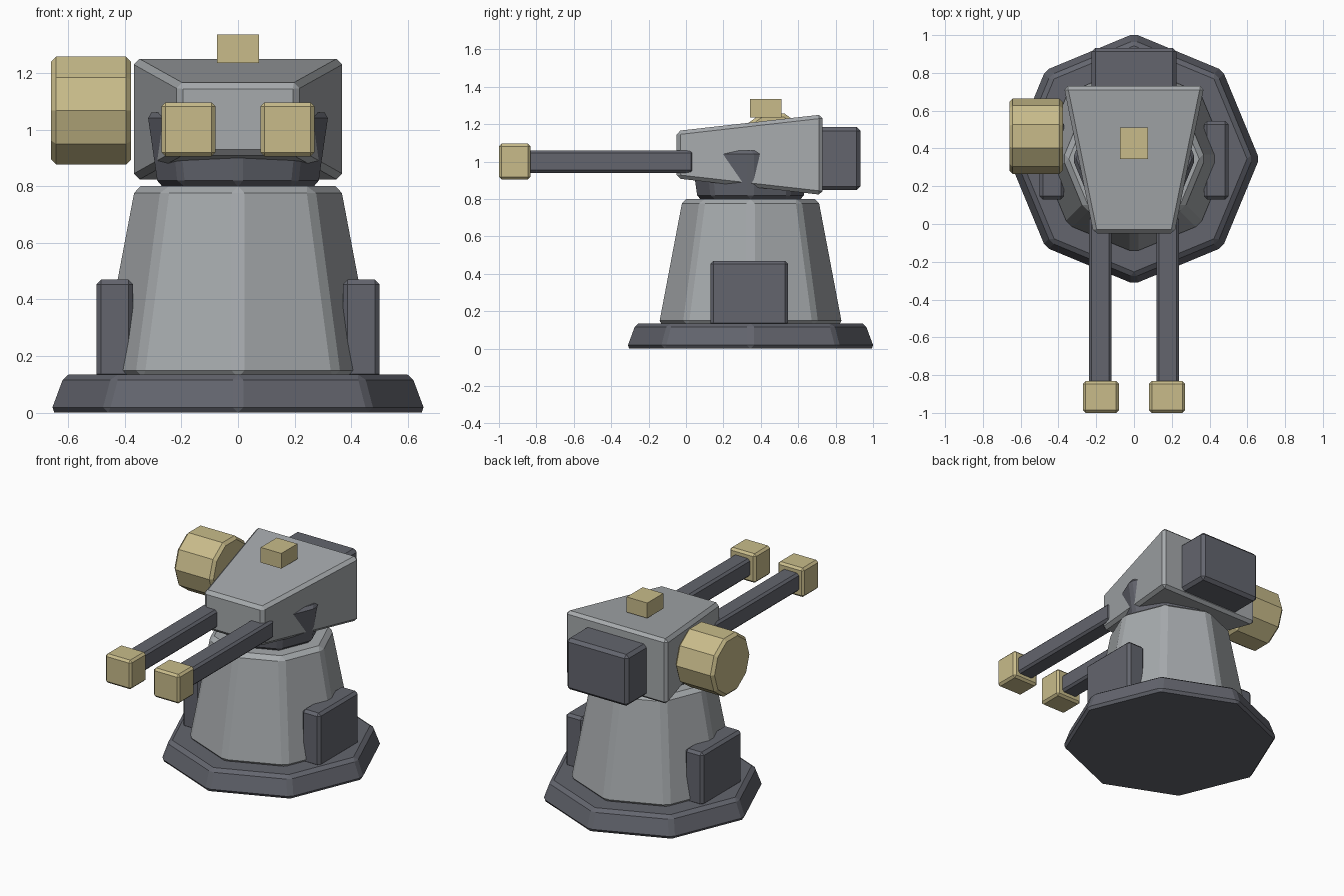
import bpy, bmesh, math
from mathutils import Matrix

if "Cube" in bpy.data.objects:
    bpy.data.objects.remove(bpy.data.objects["Cube"])

AXIS_Y = 0.345  # turning axis of the pedestal


def material(name, rgb):
    m = bpy.data.materials.new(name)
    m.use_nodes = True
    m.diffuse_color = (*rgb, 1)
    m.node_tree.nodes["Principled BSDF"].inputs["Base Color"].default_value = (*rgb, 1)
    return m


light_grey = material("light grey", (0.38, 0.40, 0.415))
dark_grey = material("dark grey", (0.125, 0.13, 0.155))
tan = material("tan", (0.58, 0.50, 0.255))


def finish(name, bm, mat, bevel=0.0, angle=30):
    """Turn a bmesh into an object with one chamfer on its sharp edges."""
    bmesh.ops.recalc_face_normals(bm, faces=bm.faces)
    if bevel:
        sharp = [e for e in bm.edges if e.calc_face_angle(0) > math.radians(angle)]
        bmesh.ops.bevel(bm, geom=sharp, offset=bevel, offset_type='OFFSET',
                        segments=1, profile=0.5, affect='EDGES', clamp_overlap=True)
    mesh = bpy.data.meshes.new(name)
    bm.to_mesh(mesh)
    bm.free()
    mesh.materials.append(mat)
    obj = bpy.data.objects.new(name, mesh)
    bpy.context.collection.objects.link(obj)
    return obj


def box(name, x, y, z, mat, bevel=0.0, reshape=None):
    """Box from its (low, high) limits on each axis."""
    bm = bmesh.new()
    bmesh.ops.create_cube(bm, size=1)
    for v in bm.verts:
        v.co = [lo + (hi - lo) * (c + 0.5) for c, (lo, hi) in zip(v.co, (x, y, z))]
        if reshape:
            reshape(v.co)
    return finish(name, bm, mat, bevel)


def drum(name, sides, r1, r2, low, high, mat, bevel, turn=Matrix(), angle=30):
    """Straight or tapered prism along z, then moved by a matrix."""
    bm = bmesh.new()
    bmesh.ops.create_cone(bm, cap_ends=True, segments=sides, radius1=r1, radius2=r2,
                          depth=high - low,
                          matrix=turn @ Matrix.Translation((0, 0, (low + high) / 2)))
    return finish(name, bm, mat, bevel, angle)


# Pedestal: foot plate, tapered tower and flared neck, all eight-sided
centre = Matrix.Translation((0, AXIS_Y, 0))
drum("foot_plate", 8, 0.67, 0.62, 0, 0.135, dark_grey, 0.02, centre)
drum("tower", 8, 0.50, 0.372, 0.125, 0.80, light_grey, 0.025, centre)
drum("neck", 8, 0.29, 0.328, 0.80, 1.06, dark_grey, 0.02, centre)


# Head: box that narrows toward the front
def narrow_front(co):
    if co.y < 0.3:
        co.x *= 0.575
        co.z = 1.037 + (co.z - 1.037) * 0.59


box("head", (-0.372, 0.372), (-0.05, 0.73), (0.822, 1.252), light_grey, 0.02, narrow_front)
box("rear_box", (-0.224, 0.224), (0.66, 0.932), (0.847, 1.185), dark_grey, 0.02)
box("top_sight", (-0.075, 0.075), (0.343, 0.51), (1.235, 1.335), tan)

# Side drum lying across the model on its right
sideways = Matrix.Translation((0, 0.465, 1.067)) @ Matrix.Rotation(math.radians(90), 4, 'Y')
drum("side_drum", 10, 0.20, 0.20, -0.66, -0.377, tan, 0.018, sideways, angle=40)

# Paired parts on both sides
for side, s in (("left", 1), ("right", -1)):
    def span(a, b):
        return tuple(sorted((s * a, s * b)))
    box(side + "_foot_pad", span(0.37, 0.50), (0.13, 0.545), (0.12, 0.47), dark_grey, 0.017)
    box(side + "_barrel", span(0.118, 0.238), (-0.86, 0.04), (0.94, 1.06), dark_grey, 0.014)
    box(side + "_muzzle", span(0.08, 0.27), (-1.0, -0.832), (0.905, 1.096), tan, 0.014)
